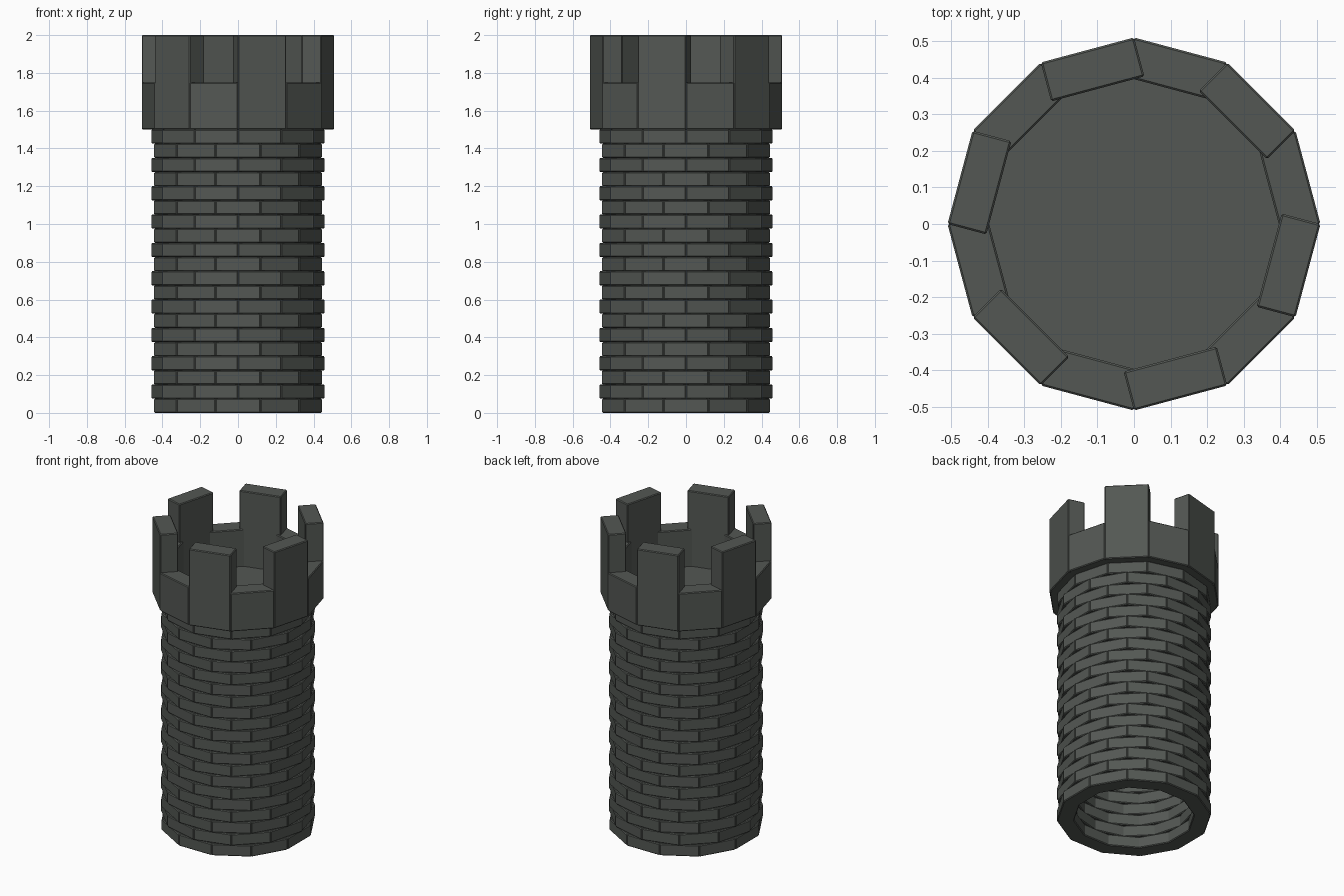
import bpy, bmesh, math
from mathutils import Matrix

if "Cube" in bpy.data.objects:
    bpy.data.objects.remove(bpy.data.objects["Cube"])

SIDES = 12
STEP = 2 * math.pi / SIDES

stone = bpy.data.materials.new("dark grey stone")
stone.diffuse_color = (0.088, 0.097, 0.088, 1)
stone.use_nodes = True
stone.node_tree.nodes["Principled BSDF"].inputs["Base Color"].default_value = stone.diffuse_color


def add_block(bm, radius, thick, angle, z0, z1):
    """Box whose outer face is one side of a 12-sided ring."""
    apothem = radius * math.cos(STEP / 2)
    width = 2 * radius * math.sin(STEP / 2)
    m = (Matrix.Rotation(angle, 4, 'Z')
         @ Matrix.Translation((apothem - thick / 2, 0, (z0 + z1) / 2))
         @ Matrix.Diagonal((thick, width, z1 - z0, 1)))
    bmesh.ops.create_cube(bm, size=1, matrix=m)


def finish(bm, name, bevel=0):
    mesh = bpy.data.meshes.new(name)
    bm.to_mesh(mesh)
    bm.free()
    mesh.materials.append(stone)
    ob = bpy.data.objects.new(name, mesh)
    bpy.context.collection.objects.link(ob)
    if bevel:
        mod = ob.modifiers.new("worn edges", 'BEVEL')
        mod.width = bevel
        mod.segments = 1
    return ob


# Tower wall: 20 brick courses, every other one turned by half a brick
ROWS, ROW_H = 20, 0.075
bm = bmesh.new()
for row in range(ROWS):
    turn = 0 if row % 2 == 0 else STEP / 2
    for i in range(SIDES):
        add_block(bm, 0.46, 0.10, turn + i * STEP, row * ROW_H, (row + 1) * ROW_H)
finish(bm, "brick_wall", 0.005)

# Battlement: low parapet blocks alternating with tall merlons
low, tall = bmesh.new(), bmesh.new()
for i in range(SIDES):
    is_tall = i % 2 == 1
    add_block(tall if is_tall else low, 0.51, 0.11, STEP / 2 + i * STEP,
              1.5, 2.0 if is_tall else 1.75)
finish(low, "parapet_blocks", 0.005)
finish(tall, "merlons", 0.005)

# Floor of the lookout platform
bm = bmesh.new()
bmesh.ops.create_cone(bm, cap_ends=True, segments=SIDES, radius1=0.44, radius2=0.44,
                      depth=0.01, matrix=Matrix.Translation((0, 0, 1.503)))
finish(bm, "platform_floor")
